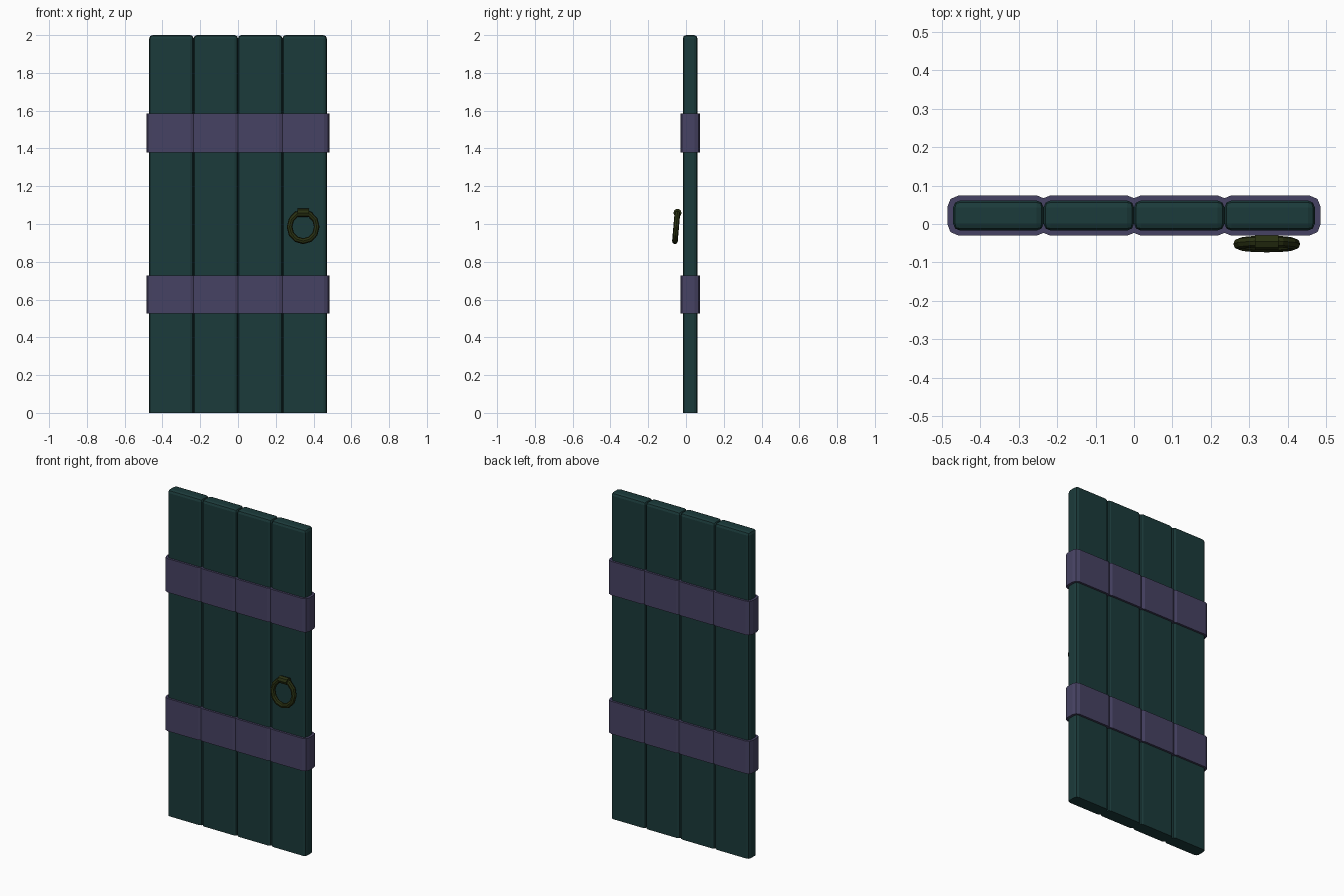
import bpy, bmesh, math

if "Cube" in bpy.data.objects:
    bpy.data.objects.remove(bpy.data.objects["Cube"])


def material(name, rgb):
    m = bpy.data.materials.new(name)
    m.diffuse_color = (*rgb, 1)
    m.use_nodes = True
    m.node_tree.nodes["Principled BSDF"].inputs["Base Color"].default_value = m.diffuse_color
    return m


WOOD = material("teal_wood", (0.011, 0.043, 0.043))
IRON = material("violet_iron", (0.062, 0.055, 0.125))
BRASS = material("dark_brass", (0.022, 0.030, 0.006))
MID_Y = 0.022
PLANK_W = 0.235


def finish(bm, name, mat):
    bmesh.ops.recalc_face_normals(bm, faces=bm.faces)
    me = bpy.data.meshes.new(name)
    bm.to_mesh(me)
    bm.free()
    me.materials.append(mat)
    ob = bpy.data.objects.new(name, me)
    bpy.context.collection.objects.link(ob)
    return ob


# Planks: rounded on every edge except around the base
def plank(i):
    bm = bmesh.new()
    bmesh.ops.create_cube(bm, size=1)
    cx = (i - 1.5) * PLANK_W
    for v in bm.verts:
        v.co = (cx + v.co.x * PLANK_W, MID_Y + v.co.y * 0.078, (v.co.z + 0.5) * 2)
    edges = [e for e in bm.edges if max(v.co.z for v in e.verts) > 1]
    bmesh.ops.bevel(bm, geom=edges, offset=0.018, segments=2, profile=0.5,
                    affect='EDGES')
    finish(bm, f"plank_{i + 1}", WOOD)


for i in range(4):
    plank(i)


# Iron bands: wrap the door and dip into the seams between planks
def band(name, z0, z1):
    h = 0.052
    half = [(-0.485, h - 0.03), (-0.477, h - 0.009), (-0.456, h)]
    for s in (-PLANK_W, 0, PLANK_W):
        half += [(s - 0.017, h), (s, h - 0.007), (s + 0.017, h)]
    half += [(0.456, h), (0.477, h - 0.009), (0.485, h - 0.03)]
    outline = half + [(x, -y) for x, y in reversed(half)]
    bm = bmesh.new()
    face = bm.faces.new([bm.verts.new((x, y + MID_Y, z0)) for x, y in outline])
    ext = bmesh.ops.extrude_face_region(bm, geom=[face])
    for v in ext["geom"]:
        if isinstance(v, bmesh.types.BMVert):
            v.co.z = z1
    finish(bm, name, IRON)


band("upper_band", 1.378, 1.585)
band("lower_band", 0.527, 0.727)

# Ring handle, hanging slightly tilted away from the door at the bottom
bpy.ops.mesh.primitive_torus_add(major_segments=12, minor_segments=8,
                                 major_radius=0.072, minor_radius=0.015,
                                 location=(0.345, -0.052, 0.985),
                                 rotation=(math.pi / 2 - 0.087, 0, 0))
ring = bpy.context.object
ring.name = "ring_handle"
ring.scale.y = 1.06
ring.data.materials.append(BRASS)

# Barrel that holds the ring
bpy.ops.mesh.primitive_cylinder_add(vertices=8, radius=0.022, depth=0.06,
                                    location=(0.345, -0.045, 1.059),
                                    rotation=(0, math.pi / 2, 0))
barrel = bpy.context.object
barrel.name = "ring_mount"
barrel.data.materials.append(BRASS)
